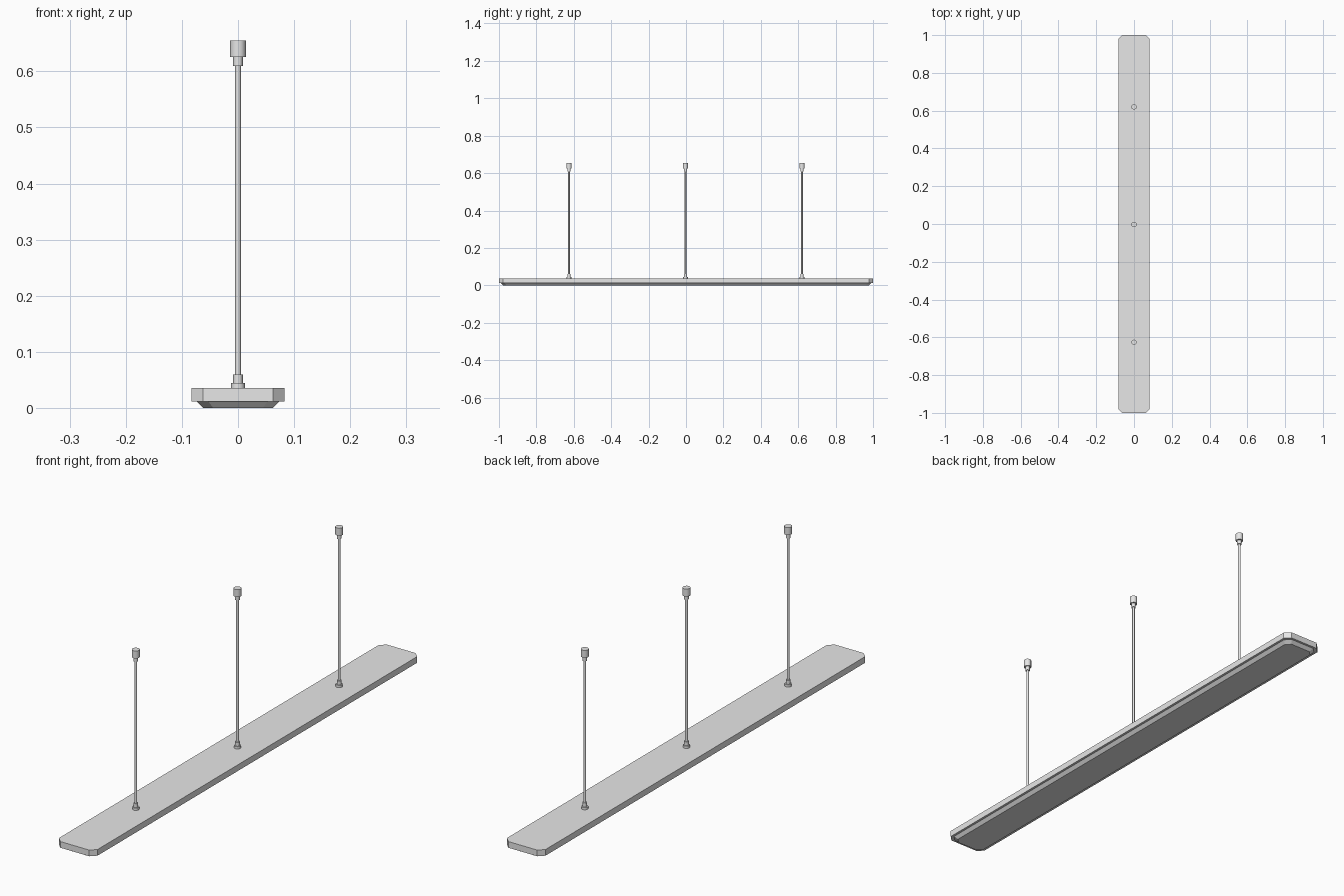
import bpy, bmesh, math

cube = bpy.data.objects.get("Cube")
if cube:
    bpy.data.objects.remove(cube, do_unlink=True)

# One painted metal colour for the whole lamp
metal = bpy.data.materials.new("light_grey_metal")
metal.use_nodes = True
GREY = (0.8, 0.8, 0.8, 1)
metal.diffuse_color = GREY
metal.node_tree.nodes["Principled BSDF"].inputs["Base Color"].default_value = GREY


def loft(name, rings, smooth=False):
    """Skin a stack of matching rings and cap both ends."""
    bm = bmesh.new()
    loops = [[bm.verts.new(p) for p in ring] for ring in rings]
    n = len(loops[0])
    for low, high in zip(loops, loops[1:]):
        for i in range(n):
            j = (i + 1) % n
            bm.faces.new((low[i], low[j], high[j], high[i]))
    bm.faces.new(loops[0][::-1])
    bm.faces.new(loops[-1])
    mesh = bpy.data.meshes.new(name)
    bm.to_mesh(mesh)
    bm.free()
    mesh.materials.append(metal)
    obj = bpy.data.objects.new(name, mesh)
    bpy.context.collection.objects.link(obj)
    if smooth:
        bpy.ops.object.select_all(action="DESELECT")
        obj.select_set(True)
        bpy.context.view_layer.objects.active = obj
        bpy.ops.object.shade_smooth_by_angle(angle=math.radians(40))
    return obj


def clipped_rect(hx, hy, cut, z):
    """Rectangle with its four corners cut off."""
    return [(hx, cut - hy, z), (hx, hy - cut, z), (hx - cut, hy, z), (cut - hx, hy, z),
            (-hx, hy - cut, z), (-hx, cut - hy, z), (cut - hx, -hy, z), (hx - cut, -hy, z)]


def turned(name, profile, y, sides=12):
    """Upright lathe part from (radius, height) pairs."""
    rings = [[(r * math.cos(a), y + r * math.sin(a), z)
              for a in (math.tau * i / sides for i in range(sides))]
             for r, z in profile]
    return loft(name, rings, smooth=True)


# Housing and the tapered diffuser beneath it
loft("housing", [clipped_rect(0.083, 1.0, 0.021, z) for z in (0.012, 0.036)])
loft("diffuser", [clipped_rect(0.062, 0.979, 0.018, 0),
                  clipped_rect(0.074, 0.991, 0.021, 0.012)])

# Three hanging rods with a stepped foot and a ceiling cap
for label, y in (("front", -0.626), ("middle", -0.003), ("back", 0.62)):
    turned(label + "_foot", [(0.0125, 0.036), (0.0125, 0.045),
                             (0.0085, 0.045), (0.0085, 0.06)], y)
    turned(label + "_rod", [(0.005, 0.06), (0.005, 0.61)], y)
    turned(label + "_ceiling_cap", [(0.0085, 0.61), (0.0085, 0.626),
                                    (0.0142, 0.626), (0.0142, 0.655)], y)
